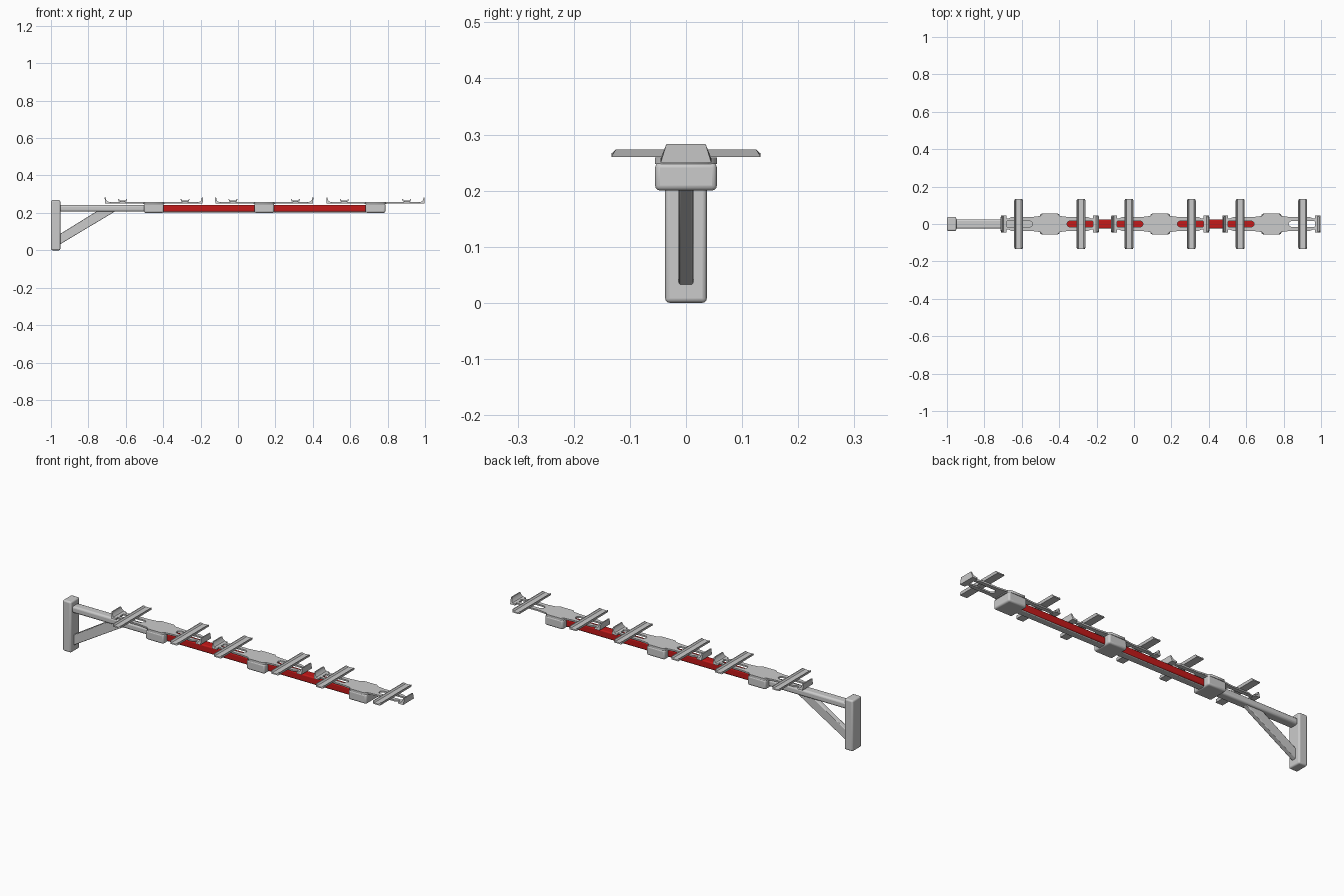
import bpy, bmesh, math

if "Cube" in bpy.data.objects:
    bpy.data.objects.remove(bpy.data.objects["Cube"])

red = bpy.data.materials.new("red")
red.diffuse_color = (0.55, 0.01, 0.01, 1)
red.use_nodes = True
red.node_tree.nodes["Principled BSDF"].inputs["Base Color"].default_value = red.diffuse_color


def add(name, bm, bevel=0, segments=3, mat=None):
    bmesh.ops.recalc_face_normals(bm, faces=bm.faces)
    me = bpy.data.meshes.new(name)
    bm.to_mesh(me)
    bm.free()
    ob = bpy.data.objects.new(name, me)
    bpy.context.collection.objects.link(ob)
    if mat:
        me.materials.append(mat)
    if bevel:
        m = ob.modifiers.new("bevel", 'BEVEL')
        m.width, m.segments = bevel, segments
    bpy.ops.object.select_all(action='DESELECT')
    ob.select_set(True)
    bpy.context.view_layer.objects.active = ob
    bpy.ops.object.shade_smooth_by_angle(angle=math.radians(35))
    return ob


def box(name, x0, x1, hy, z0, z1, bevel=0, segments=3, mat=None):
    bm = bmesh.new()
    bmesh.ops.create_cube(bm, size=1)
    for v in bm.verts:
        v.co = ((x0 + x1) / 2 + v.co.x * (x1 - x0), v.co.y * 2 * hy,
                (z0 + z1) / 2 + v.co.z * (z1 - z0))
    return add(name, bm, bevel, segments, mat)


def prism(name, profile, half, bevel=0):
    # xz profile extruded along y; half(z) gives the half width at each height
    bm = bmesh.new()
    a, b = ([bm.verts.new((x, s * half(z), z)) for x, z in profile] for s in (-1, 1))
    n = len(profile)
    bm.faces.new(a)
    bm.faces.new(b)
    for i in range(n):
        j = (i + 1) % n
        bm.faces.new((a[i], a[j], b[j], b[i]))
    return add(name, bm, bevel, 2)


def plate(name, loops, z0, z1):
    # flat filled outline with holes
    cu = bpy.data.curves.new(name, 'CURVE')
    cu.dimensions, cu.fill_mode, cu.extrude = '2D', 'BOTH', (z1 - z0) / 2
    for pts in loops:
        sp = cu.splines.new('POLY')
        sp.points.add(len(pts) - 1)
        for p, (x, y) in zip(sp.points, pts):
            p.co = (x, y, 0, 1)
        sp.use_cyclic_u = True
    ob = bpy.data.objects.new(name, cu)
    ob.location.z = (z0 + z1) / 2
    bpy.context.collection.objects.link(ob)
    bpy.ops.object.select_all(action='DESELECT')
    ob.select_set(True)
    bpy.context.view_layer.objects.active = ob
    bpy.ops.object.convert(target='MESH')


def slot(x0, x1, r):
    pts = []
    for cx, start in ((x1 - r, -90), (x0 + r, 90)):
        for k in range(7):
            a = math.radians(start + 30 * k)
            pts.append((cx + r * math.cos(a), r * math.sin(a)))
    return pts


# Wall post, arm and diagonal brace
box("wall_post", -1.0, -0.95, 0.037, 0.0, 0.268, 0.008)
box("arm", -0.955, -0.45, 0.025, 0.207, 0.242, 0.01)
box("arm_core", -0.46, 0.74, 0.019, 0.203, 0.235, 0.004)
prism("brace", [(-0.955, 0.03), (-0.955, 0.085), (-0.75, 0.212), (-0.65, 0.212)],
      lambda z: 0.013, 0.003)

# Red covers between the clamp blocks
for i, x in enumerate((-0.41, 0.18)):
    box(f"red_cover_{i + 1}", x, x + 0.51, 0.024, 0.206, 0.243, 0.006, 3, red)

for i, c in enumerate((-0.45, 0.14, 0.735)):
    n = i + 1
    # Clamp block
    box(f"clamp_block_{n}", c - 0.053, c + 0.053, 0.055, 0.2, 0.25, 0.009, 3)
    # Clamp cap with cut corners
    quarter = [(0.058, 0.037), (0.04, 0.055)]
    cap = quarter + [(-x, y) for x, y in quarter[::-1]]
    cap += [(-x, -y) for x, y in cap]
    plate(f"clamp_cap_{n}", [[(c + x, y) for x, y in cap]], 0.247, 0.259)
    # Slotted carrier rail
    rail = [(0.255, 0.03), (0.22, 0.03), (0.205, 0.037), (0.1, 0.037), (0.06, 0.042)]
    rail += [(-x, y) for x, y in rail[::-1]]
    rail += [(-x, -y) for x, y in rail]
    plate(f"carrier_rail_{n}",
          [[(c + x, y) for x, y in rail],
           slot(c - 0.24, c - 0.092, 0.016), slot(c + 0.092, c + 0.24, 0.016)],
          0.251, 0.259)
    for s, side in ((-1, "left"), (1, "right")):
        # Upturned end hook
        hook = [(0.232, 0.25), (0.232, 0.258), (0.247, 0.26), (0.254, 0.268),
                (0.257, 0.283), (0.263, 0.283), (0.261, 0.25)]
        prism(f"end_hook_{side}_{n}", [(c + s * x, z) for x, z in hook],
              lambda z: 0.045 - max(0, z - 0.258) * 0.4)
        # Cross bar with raised edges
        bar = [(-0.024, 0.273), (-0.02, 0.273), (-0.014, 0.266), (0.014, 0.266),
               (0.02, 0.273), (0.024, 0.273), (0.02, 0.26), (-0.02, 0.26)]
        prism(f"cross_bar_{side}_{n}", [(c + s * 0.167 + x, z) for x, z in bar],
              lambda z: 0.133 - max(0, z - 0.266) * 1.1)
        # Small foot under the bar
        box(f"bar_foot_{side}_{n}", c + s * 0.167 - 0.014, c + s * 0.167 + 0.014,
            0.03, 0.255, 0.262)
